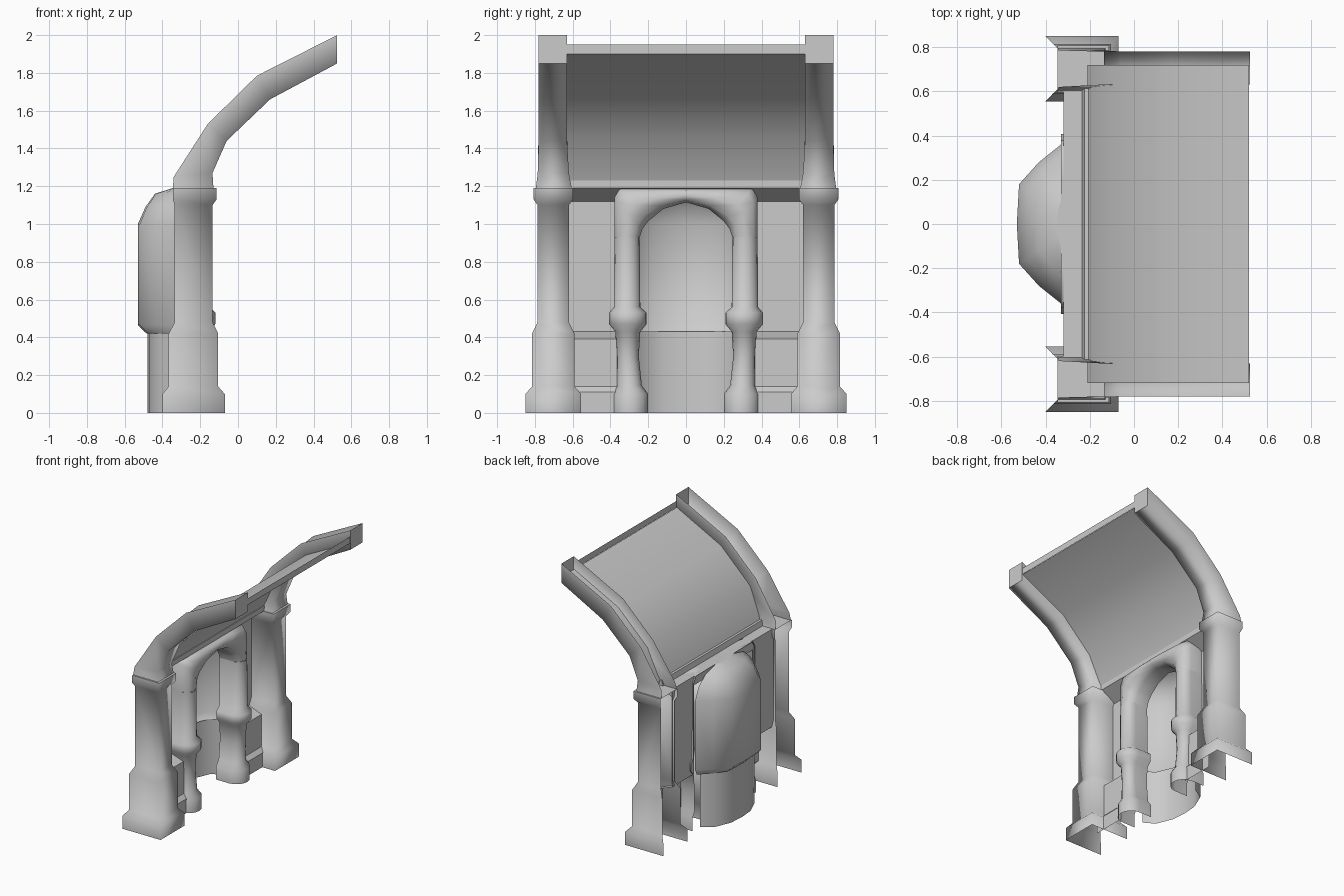
import bpy
import bmesh
import math

cube = bpy.data.objects.get("Cube")
if cube:
    bpy.data.objects.remove(cube, do_unlink=True)

stone = bpy.data.materials.new("grey_stone")
stone.use_nodes = True
GREY = (0.6, 0.6, 0.6, 1)
stone.diffuse_color = GREY
stone.node_tree.nodes["Principled BSDF"].inputs["Base Color"].default_value = GREY


def loft(name, rings, closed=False, cap=False, mirror=False, angle=50):
    """Skin a row of equal point rings into one object."""
    bm = bmesh.new()
    rows = [[bm.verts.new(p) for p in ring] for ring in rings]
    n = len(rows[0])
    for a, b in zip(rows, rows[1:]):
        for i in range(n if closed else n - 1):
            k = (i + 1) % n
            bm.faces.new((a[i], a[k], b[k], b[i])).smooth = True
    ends = []
    if cap or closed:
        ends.append(bm.faces.new(rows[-1]))
    if closed:
        ends.append(bm.faces.new(rows[0][::-1]))
        bmesh.ops.recalc_face_normals(bm, faces=bm.faces)
    # Keep creases and end faces crisp
    bm.normal_update()
    for edge in bm.edges:
        on_end = any(face in ends for face in edge.link_faces)
        edge.smooth = not on_end and edge.calc_face_angle(0) < math.radians(angle)
    mesh = bpy.data.meshes.new(name)
    bm.to_mesh(mesh)
    bm.free()
    mesh.materials.append(stone)
    obj = bpy.data.objects.new(name, mesh)
    bpy.context.collection.objects.link(obj)
    if mirror:
        mod = obj.modifiers.new("Mirror", "MIRROR")
        mod.use_axis = (False, True, False)
        mod.use_clip = True


def channel(outer, inner, y0, y1):
    """U-shaped section, open on its outer side."""
    (ox, oz), (ix, iz) = outer, inner
    return [(ox, y0, oz), (ix, y0, iz), (ix, y1, iz), (ox, y1, oz)]


# Piers: height, flare, back edge
pier_levels = [(0, .065, -.4), (.1, .065, -.4), (.14, .03, -.367), (.42, .03, -.367),
               (.48, 0, -.335), (1.1, 0, -.335), (1.13, .022, -.345), (1.19, .022, -.345)]
loft("piers", [channel((back, z), (-.135 + f, z), .62 - f, .785 + f)
               for z, f, back in pier_levels], cap=True, mirror=True, angle=100)

# Curved ribs: upper edge, lower edge, side limits
loft("ribs", [channel(*level) for level in [
    ((-.345, 1.19), (-.13, 1.19), .605, .795),
    ((-.34, 1.25), (-.135, 1.27), .62, .785),
    ((-.16, 1.53), (-.06, 1.44), .63, .78),
    ((.1, 1.785), (.17, 1.66), .63, .78),
    ((.525, 2), (.525, 1.85), .63, .78)]], cap=True, mirror=True, angle=100)

# Thin vault sheet between the ribs, with a lip at its free end
vault = [(-.21, 1.22), (-.11, 1.46), (.14, 1.705), (.52, 1.9)]
loft("vault", [[(x, y, z) for x, z in vault] for y in (.72, -.72)])
loft("vault_lip", [[(.522, y, z) for z in (1.9, 1.95)] for y in (.63, -.63)])

# Cornice under the vault
cornice = [(-.32, 1.12), (-.2, 1.19), (-.2, 1.23), (-.225, 1.23), (-.235, 1.19), (-.32, 1.19)]
loft("cornice", [[(x, y, z) for x, z in cornice] for y in (-.62, .62)], closed=True, angle=20)

# Wall panels with a stepped dado
panel = [(-.18, 0), (-.18, .11), (-.21, .14), (-.21, .39), (-.32, .43), (-.32, 1.19)]
loft("wall_panels", [[(x, y, z) for x, z in panel] for y in (.63, .36)], mirror=True, angle=20)

# Engaged columns, rounded in front and open behind: height, radius, centre
column = [(0, .095, .295), (.1, .095, .295), (.145, .066, .3), (.3, .058, .308),
          (.43, .066, .308), (.47, .1, .308), (.53, .1, .308), (.56, .07, .312),
          (.93, .067, .312)]
STEPS = 8


def column_ring(z, r, cy):
    arc = [math.pi * (i / STEPS - .5) for i in range(STEPS + 1)]
    front = [(-.22 + r * math.cos(a), cy + r * math.sin(a), z) for a in arc]
    return [(-.33, cy - r, z)] + front + [(-.33, cy + r, z)]


loft("columns", [column_ring(*level) for level in column], mirror=True)

# Rounded arch carried by the columns: opening edge and outer edge
opening = [(.245, .93), (.23, .975), (.2, 1.015), (.12, 1.08), (0, 1.115)]
border = [(.379, .93), (.379, 1.14), (.35, 1.19), (.2, 1.19), (0, 1.19)]
section = [(-.33, 0), (-.22, 0), (-.173, .15), (-.153, .5), (-.173, .85), (-.22, 1), (-.33, 1)]
loft("arch", [[(x, y + (by - y) * t, z + (bz - z) * t) for x, t in section]
              for (y, z), (by, bz) in zip(opening, border)][::-1], mirror=True, angle=70)

# Niche: half plans for the foot and the body, as depth and half width
foot = [(.15, 0), (.14, .12), (.085, .25), (0, .3)]
body = [(.2, 0), (.19, .18), (.1, .28), (0, .36)]


def niche_ring(half, z, sx=1, sy=1):
    right = [(-.33 - d * sx, -y * sy, z) for d, y in half[:0:-1]]
    left = [(-.33 - d * sx, y * sy, z) for d, y in half]
    return right + left


loft("niche_foot", [niche_ring(foot, 0), niche_ring(foot, .43)])
loft("niche_body", [niche_ring(body, .42, .77, .94), niche_ring(body, .465),
                    niche_ring(body, 1), niche_ring(body, 1.09, .8, .88),
                    niche_ring(body, 1.16, .55, .65), niche_ring(body, 1.19, .08, .3)],
     cap=True, angle=100)
